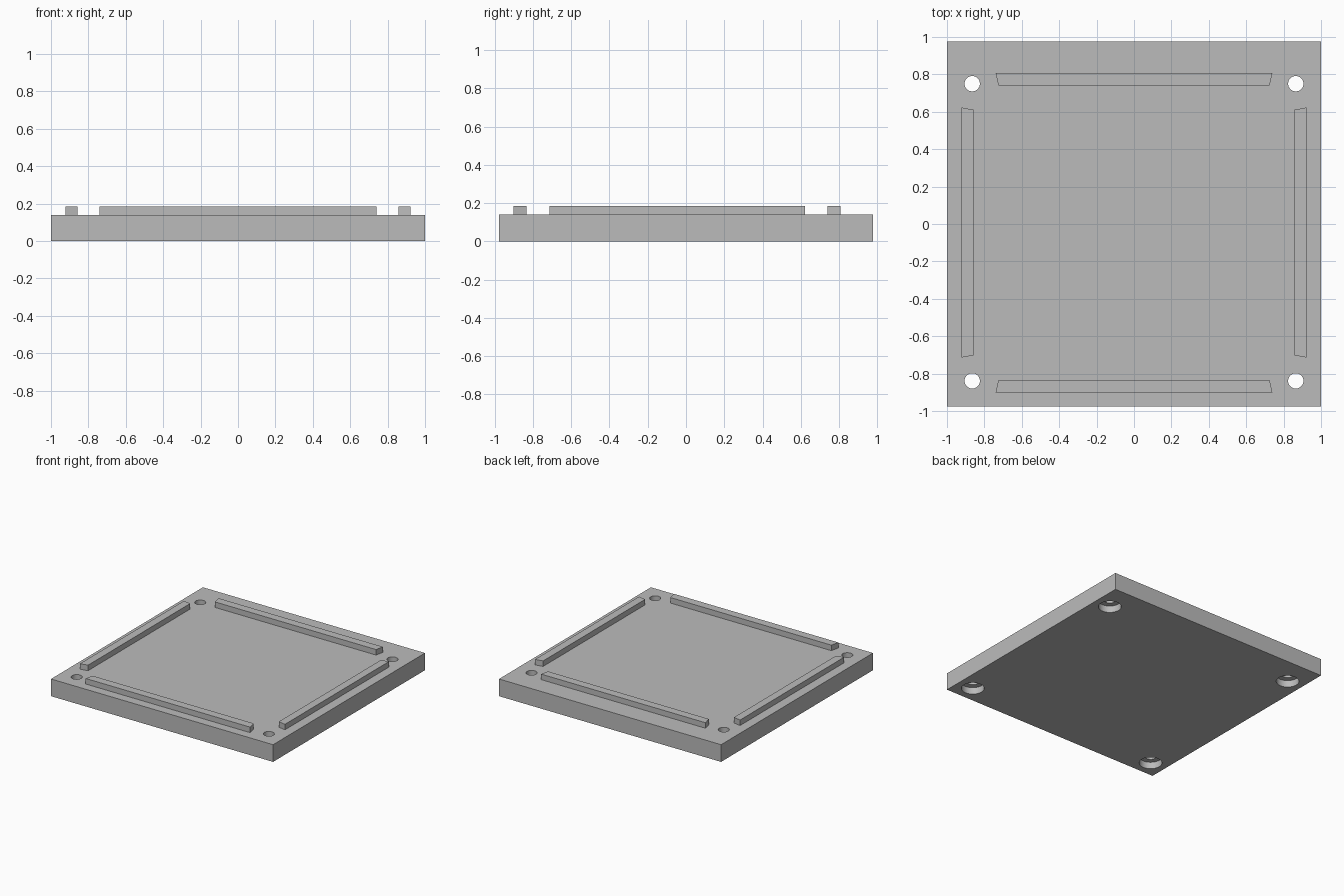
import bpy
import bmesh
import math

cube = bpy.data.objects.get("Cube")
if cube:
    bpy.data.objects.remove(cube, do_unlink=True)

grey = bpy.data.materials.new("plain grey")
grey.use_nodes = True
colour = (0.5, 0.5, 0.5, 1)
grey.diffuse_color = colour
grey.node_tree.nodes["Principled BSDF"].inputs["Base Color"].default_value = colour

PLATE_TOP, RIB_TOP = 0.14, 0.185
HALF_X, HALF_Y = 1.0, 0.977


def prism(name, outline, bottom, top):
    """Extrude a flat outline straight up."""
    bm = bmesh.new()
    base = bm.faces.new([bm.verts.new((x, y, bottom)) for x, y in outline])
    side = bmesh.ops.extrude_face_region(bm, geom=[base])["geom"]
    raised = [v for v in side if isinstance(v, bmesh.types.BMVert)]
    bmesh.ops.translate(bm, verts=raised, vec=(0, 0, top - bottom))
    bmesh.ops.recalc_face_normals(bm, faces=bm.faces)
    mesh = bpy.data.meshes.new(name)
    bm.to_mesh(mesh)
    bm.free()
    obj = bpy.data.objects.new(name, mesh)
    mesh.materials.append(grey)
    bpy.context.collection.objects.link(obj)
    return obj


def circle(cx, cy, radius, sides=48):
    angles = [math.tau * i / sides for i in range(sides)]
    return [(cx + radius * math.cos(a), cy + radius * math.sin(a)) for a in angles]


# Base plate
plate = prism("base_plate", [(-HALF_X, -HALF_Y), (HALF_X, -HALF_Y),
                             (HALF_X, HALF_Y), (-HALF_X, HALF_Y)], 0, PLATE_TOP)

# Corner screw holes, each with a wider recess underneath
cutters = []
for x in (-0.865, 0.865):
    for y in (-0.839, 0.75):
        cutters.append(prism("hole_cutter", circle(x, y, 0.041), -0.1, 0.3))
        cutters.append(prism("recess_cutter", circle(x, y, 0.085), -0.1, 0.055))
for cutter in cutters:
    cutter.hide_render = True
    cut = plate.modifiers.new("screw_hole", 'BOOLEAN')
    cut.operation = 'DIFFERENCE'
    cut.solver = 'EXACT'
    cut.object = cutter

# Apply the cuts, then discard the cutters
bpy.context.view_layer.objects.active = plate
plate.select_set(True)
for cut in list(plate.modifiers):
    bpy.ops.object.modifier_apply(modifier=cut.name)
for cutter in cutters:
    bpy.data.objects.remove(cutter, do_unlink=True)
bpy.ops.object.shade_smooth_by_angle(angle=math.radians(30))

# Front and back ribs, longer on the outer edge
for name, inner, outer in (("front_rib", -0.834, -0.902), ("back_rib", 0.74, 0.808)):
    prism(name, [(-0.74, outer), (0.74, outer), (0.725, inner), (-0.725, inner)],
          PLATE_TOP, RIB_TOP)

# Side ribs, mirrored left and right
for name, s in (("left_rib", 1), ("right_rib", -1)):
    prism(name, [(s * 0.923, -0.714), (s * 0.923, 0.623),
                 (s * 0.859, 0.611), (s * 0.859, -0.702)], PLATE_TOP, RIB_TOP)
